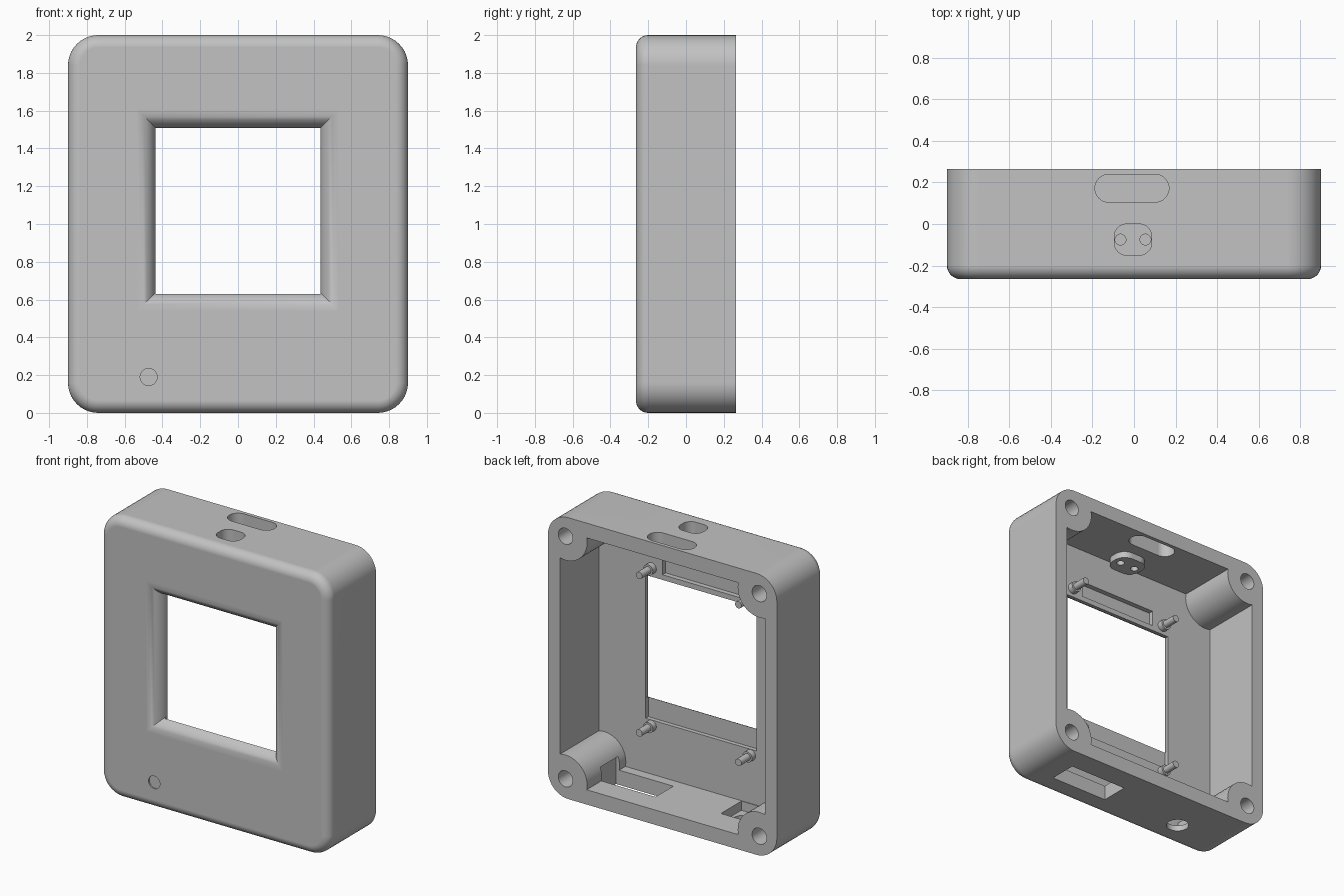
import bpy, bmesh, math

old = bpy.data.objects.get("Cube")
if old:
    bpy.data.objects.remove(old, do_unlink=True)

grey = bpy.data.materials.new("light_grey_plastic")
grey.use_nodes = True
COLOUR = (0.54, 0.54, 0.54, 1)
grey.diffuse_color = COLOUR
grey.node_tree.nodes["Principled BSDF"].inputs["Base Color"].default_value = COLOUR


def outline(hu, hv, r=0, n=10):
    """Rounded rectangle with half sizes hu, hv and corner radius r."""
    if r == 0:
        return [(hu, hv), (-hu, hv), (-hu, -hv), (hu, -hv)]
    pts = []
    for k, (su, sv) in enumerate([(1, 1), (-1, 1), (-1, -1), (1, -1)]):
        for i in range(n + 1):
            a = math.pi / 2 * (k + i / n)
            p = (su * (hu - r) + r * math.cos(a), sv * (hv - r) + r * math.sin(a))
            if not pts or min(math.dist(p, pts[-1]), math.dist(p, pts[0])) > 1e-5:
                pts.append(p)
    return pts


def loft(name, axis, centre, rings):
    """Closed solid through (outline, position along axis) rings."""
    bm = bmesh.new()
    cu, cv = centre
    loops = []
    for pts, w in rings:
        loops.append([bm.verts.new((cu + u, w, cv + v) if axis == "y" else (cu + u, cv + v, w))
                      for u, v in pts])
    for a, b in zip(loops, loops[1:]):
        for i in range(len(a)):
            j = (i + 1) % len(a)
            bm.faces.new((a[i], a[j], b[j], b[i]))
    bm.faces.new(loops[0])
    bm.faces.new(loops[-1])
    bmesh.ops.recalc_face_normals(bm, faces=bm.faces)
    mesh = bpy.data.meshes.new(name)
    bm.to_mesh(mesh)
    bm.free()
    mesh.materials.append(grey)
    ob = bpy.data.objects.new(name, mesh)
    bpy.context.scene.collection.objects.link(ob)
    return ob


def prism(name, axis, centre, pts, start, end):
    return loft(name, axis, centre, [(pts, start), (pts, end)])


def cylinder(name, axis, centre, r, start, end):
    return prism(name, axis, centre, outline(r, r, r), start, end)


def cut(target, cutter):
    """Subtract the cutter and remove it."""
    mod = target.modifiers.new("cut", "BOOLEAN")
    mod.operation = "DIFFERENCE"
    mod.solver = "EXACT"
    mod.object = cutter
    bpy.context.view_layer.objects.active = target
    bpy.ops.object.modifier_apply(modifier=mod.name)
    bpy.data.objects.remove(cutter, do_unlink=True)


def smooth(ob):
    bpy.ops.object.select_all(action="DESELECT")
    ob.select_set(True)
    bpy.context.view_layer.objects.active = ob
    bpy.ops.object.shade_smooth_by_angle(angle=math.radians(30))
    mod = ob.modifiers.new("weighted_normals", "WEIGHTED_NORMAL")
    mod.keep_sharp = True


FRONT, BACK, FLOOR = -0.265, 0.265, -0.17
CORNERS = [(sx * 0.762, 1 + sz * 0.862) for sx in (1, -1) for sz in (1, -1)]

# Outer shell with rounded corners and a filleted front edge
F, R = 0.065, 0.16
rings = [(outline(0.9, 1, R), BACK)]
for i in range(9):
    a = math.pi / 2 * i / 8
    d = F * (1 - math.cos(a))
    rings.append((outline(0.9 - d, 1 - d, R - d), FRONT + F - F * math.sin(a)))
case = loft("case", "y", (0, 1), rings)

# Cavity open at the back, leaving a screw post in each corner
cavity = prism("cavity_cutter", "y", (0, 1), outline(0.805, 0.895), FLOOR, 0.4)
for c in CORNERS:
    cut(cavity, cylinder("post_cutter", "y", c, 0.17, -0.3, 0.5))
cut(case, cavity)
for c in CORNERS:
    cut(case, cylinder("screw_hole_cutter", "y", c, 0.057, -0.05, 0.4))

# Window with a rounded, mitred lip
HALF, LIP = 0.436, 0.1
rings = [(outline(HALF + LIP, HALF + LIP), FRONT - 0.05)]
for i in range(9):
    a = math.pi / 2 * i / 8
    h = HALF + LIP * (1 - math.sin(a))
    rings.append((outline(h, h), FRONT + LIP * (1 - math.cos(a))))
rings.append((outline(HALF, HALF), 0))
cut(case, loft("window_cutter", "y", (0, 1.072), rings))

# Shallow display pockets inside, below and above the window
cut(case, prism("lower_pocket_cutter", "y", (0, 0.58), outline(HALF, 0.09), -0.2, 0))
cut(case, prism("upper_pocket_cutter", "y", (0, 1.6), outline(0.305, 0.055), -0.205, 0))

# Top slot and socket
cut(case, prism("slot_cutter", "z", (-0.01, 0.172), outline(0.178, 0.067, 0.067), 1.8, 2.1))
SOCKET = (-0.005, -0.075)
cut(case, prism("socket_cutter", "z", SOCKET, outline(0.09, 0.075, 0.06), 1.8, 2.1))
socket = prism("socket", "z", SOCKET, outline(0.115, 0.094, 0.08), 1.85, 1.9)
for s in (1, -1):
    cut(socket, cylinder("pin_hole_cutter", "z", (SOCKET[0] + s * 0.06, SOCKET[1]), 0.026, 1.8, 2))
smooth(socket)

# Bottom port, round hole with a square seat, and a shallow front dimple
cut(case, prism("port_cutter", "z", (0.395, 0), outline(0.225, 0.1), -0.1, 0.2))
cut(case, cylinder("bottom_hole_cutter", "z", (-0.42, -0.05), 0.075, -0.1, 0.2))
cut(case, prism("seat_cutter", "z", (-0.42, -0.05), outline(0.1, 0.115), 0.04, 0.2))
cut(case, cylinder("dimple_cutter", "y", (-0.473, 0.19), 0.045, FRONT - 0.1, FRONT + 0.01))
smooth(case)

# Stepped mounting pegs around the window
for side, x in (("left", 0.39), ("right", -0.39)):
    for level, z in (("upper", 1.57), ("lower", 0.45)):
        wide, thin = outline(0.038, 0.038, 0.038, 6), outline(0.025, 0.025, 0.025, 6)
        smooth(loft(f"{level}_{side}_peg", "y", (x, z),
                    [(wide, FLOOR - 0.01), (wide, FLOOR + 0.04),
                     (thin, FLOOR + 0.04), (thin, FLOOR + 0.14)]))
